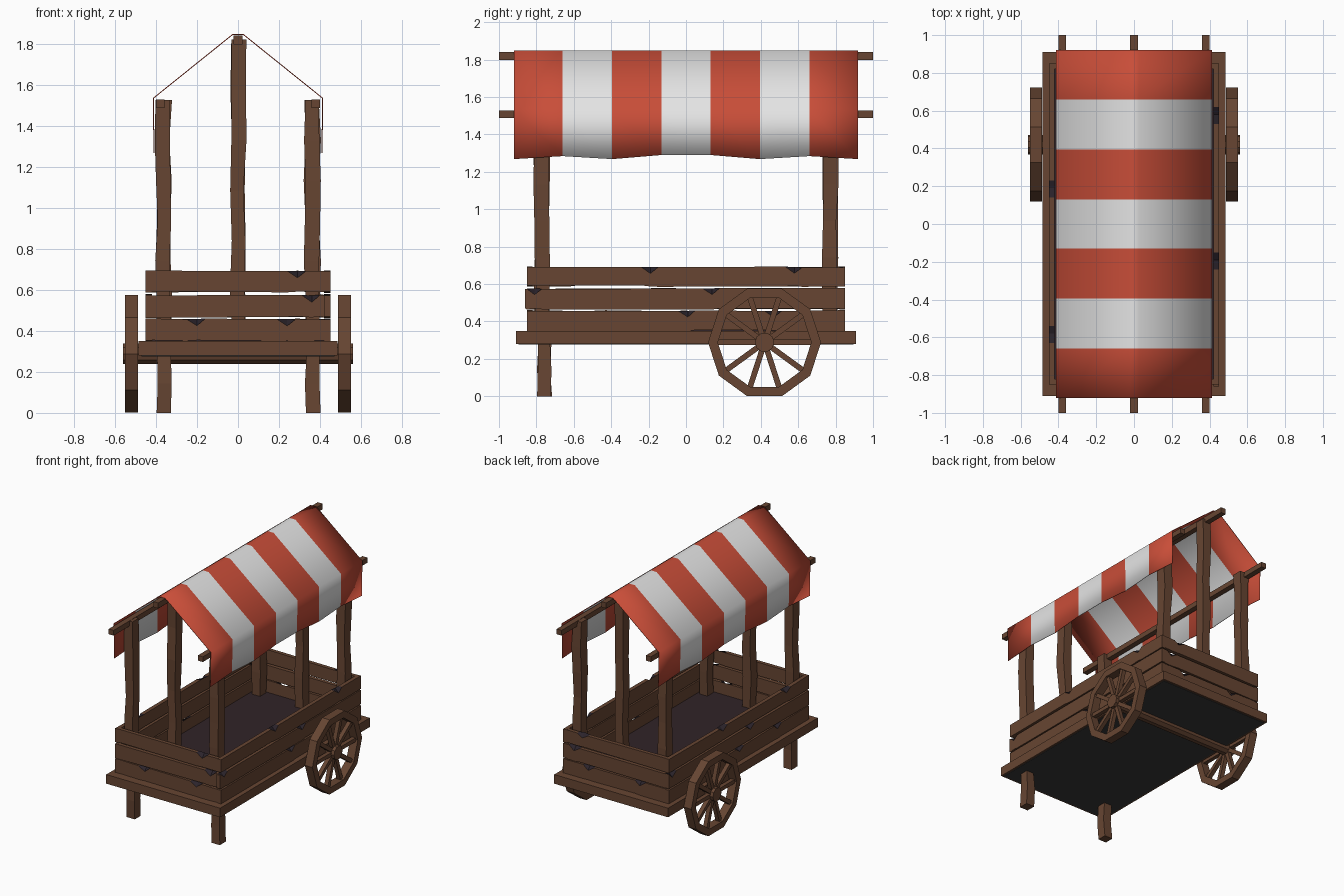
import bpy, bmesh, math, random
from mathutils import Vector, Matrix

if "Cube" in bpy.data.objects:
    bpy.data.objects.remove(bpy.data.objects["Cube"])

random.seed(4)


def mat(name, r, g, b):
    m = bpy.data.materials.new(name)
    m.diffuse_color = (r, g, b, 1)
    m.use_nodes = True
    m.node_tree.nodes["Principled BSDF"].inputs["Base Color"].default_value = m.diffuse_color
    return m


WOOD = mat("brown wood", 0.135, 0.060, 0.032)
DARK = mat("chipped dark wood", 0.024, 0.017, 0.024)
FLOOR = mat("dark floor", 0.030, 0.017, 0.021)
UNDER = mat("dark grey underside", 0.04, 0.04, 0.04)
RED = mat("red cloth", 0.58, 0.075, 0.040)
WHITE = mat("white cloth", 0.78, 0.78, 0.78)


def finish(name, bm, mats):
    bmesh.ops.recalc_face_normals(bm, faces=bm.faces[:])
    me = bpy.data.meshes.new(name)
    bm.to_mesh(me)
    bm.free()
    for m in mats:
        me.materials.append(m)
    ob = bpy.data.objects.new(name, me)
    bpy.context.collection.objects.link(ob)
    return ob


def loft(name, rings, mats, dark=()):
    """Skin four-cornered rings; dark holds ring numbers whose top strip is chipped."""
    bm = bmesh.new()
    rs = [[bm.verts.new(p) for p in r] for r in rings]
    for i in range(len(rs) - 1):
        for j in range(4):
            k = (j + 1) % 4
            f = bm.faces.new((rs[i][j], rs[i][k], rs[i + 1][k], rs[i + 1][j]))
            if j == 2 and (i in dark or i + 1 in dark):
                f.material_index = 1
    bm.faces.new(rs[0])
    bm.faces.new(rs[-1])
    return finish(name, bm, mats)


def box(name, x0, x1, y0, y1, z0, z1, m=WOOD):
    ring = lambda z: [(x0, y0, z), (x1, y0, z), (x1, y1, z), (x0, y1, z)]
    return loft(name, [ring(z0), ring(z1)], [m])


def plank(name, half, inner, outer, z0, z1, chips, place):
    """Worn board running along t, with triangular chips on its outer top edge."""
    stops = {-half: 0, half: 0}
    for c in chips:
        stops.update({c - 0.05: 0, c: 1, c + 0.04: 0})
    rings, dark = [], []
    for i, t in enumerate(sorted(stops)):
        a, b = random.uniform(-.003, .005), random.uniform(-.003, .004)
        cut = 0.033 if stops[t] else 0
        if cut:
            dark.append(i)
        rings.append([place(t, inner, z0 + a), place(t, outer, z0 + a),
                      place(t, outer, z1 + b - cut), place(t, inner, z1 + b)])
    return loft(name, rings, [WOOD, DARK], dark)


# bed
box("bed_base", -.485, .485, -.91, .91, .28, .35)
box("bed_underside", -.47, .47, -.895, .895, .276, .281, UNDER)
box("bed_floor", -.42, .42, -.82, .82, .345, .365, FLOOR)

# three rows of boards round the bed
rows = [(.35, .457, (0.01, .47), (-.2, .24)),
        (.466, .575, (.14, -.81), (.36,)),
        (.588, .69, (-.19, .58), (.29,))]
for n, (z0, z1, long_chips, end_chips) in enumerate(rows):
    for s, side in ((1, "right"), (-1, "left")):
        plank(f"{side}_board_{n}", .85, .42, .45, z0, z1, [c * s for c in long_chips],
              lambda t, d, z: (s * d, t, z))
    for s, side in ((-1, "front"), (1, "back")):
        plank(f"{side}_board_{n}", .42, .82, .849, z0, z1, end_chips,
              lambda t, d, z: (t, s * d, z))


def post(name, x, y, z0, z1, hx=.035, hy=.038, steps=6):
    """Slightly crooked upright."""
    rings = []
    for i in range(steps + 1):
        z = z0 + (z1 - z0) * i / steps
        dx, dy, w = (random.uniform(-.006, .006) for _ in range(3))
        a, b = hx + w / 2, hy + w / 2
        rings.append([(x + dx + u * a, y + dy + v * b, z)
                      for u, v in ((-1, -1), (1, -1), (1, 1), (-1, 1))])
    return loft(name, rings, [WOOD])


# uprights, front legs and roof rails
for sy, end in ((-1, "front"), (1, "back")):
    post(f"{end}_centre_post", 0, sy * .775, .35, 1.82)
    for sx, side in ((-1, "left"), (1, "right")):
        post(f"{end}_{side}_post", sx * .363, sy * .77, .35, 1.525)
for sx, side in ((-1, "left"), (1, "right")):
    post(f"{side}_front_leg", sx * .363, -.757, 0, .285, .033, .034, 2)
    box(f"{side}_roof_rail", sx * .38 - .021, sx * .38 + .021, -1, 1, 1.487, 1.527)
box("ridge_rail", -.021, .021, -1, 1, 1.797, 1.84)

# wheels: ten-sided rim with ten spokes
WY, WZ, R, RI = .42, .288, .302, .25
for s, side in ((-1, "left"), (1, "right")):
    bm = bmesh.new()
    rs = []
    for i in range(10):
        c, d = math.cos(i * math.pi / 5), math.sin(i * math.pi / 5)
        rs.append([bm.verts.new((s * x, WY + r * c, WZ + r * d))
                   for x, r in ((.487, RI), (.551, RI), (.551, R), (.487, R))])
    for i in range(10):
        a, b = rs[i], rs[(i + 1) % 10]
        for j in range(4):
            k = (j + 1) % 4
            bm.faces.new((a[j], a[k], b[k], b[j]))
    finish(f"{side}_wheel_rim", bm, [WOOD])
    bm = bmesh.new()
    for i in range(10):
        m = (Matrix.Translation((s * .519, WY, WZ)) @ Matrix.Rotation(i * math.pi / 5, 4, 'X')
             @ Matrix.Translation((0, .15, 0)) @ Matrix.Diagonal((.032, .22, .03, 1)))
        bmesh.ops.create_cube(bm, size=1, matrix=m)
    finish(f"{side}_wheel_spokes", bm, [WOOD])

# axle with hub ends
bm = bmesh.new()
bmesh.ops.create_cone(bm, cap_ends=True, segments=10, radius1=.052, radius2=.052, depth=1.12,
                      matrix=Matrix.Translation((0, WY, WZ)) @ Matrix.Rotation(math.pi / 2, 4, 'Y'))
finish("axle", bm, [WOOD])

# striped awning: one column of faces per stripe, softly wavy hem
ys = [-.92, -.66, -.395, -.13, .13, .395, .66, .92]
hem = [1.268, 1.284, 1.268, 1.29, 1.29, 1.268, 1.284, 1.268]
bm = bmesh.new()
cols = []
for y, h in zip(ys, hem):
    prof = [(-.41, h), (-.412, 1.535), (-.025, 1.846), (.025, 1.846), (.412, 1.535), (.41, h)]
    cols.append([bm.verts.new((x, y, z)) for x, z in prof])
for i in range(7):
    for j in range(5):
        f = bm.faces.new((cols[i][j], cols[i + 1][j], cols[i + 1][j + 1], cols[i][j + 1]))
        f.material_index = i % 2
        f.smooth = True
awning = finish("awning", bm, [RED, WHITE])
sol = awning.modifiers.new("thickness", 'SOLIDIFY')
sol.thickness = .005
sol.offset = 0
